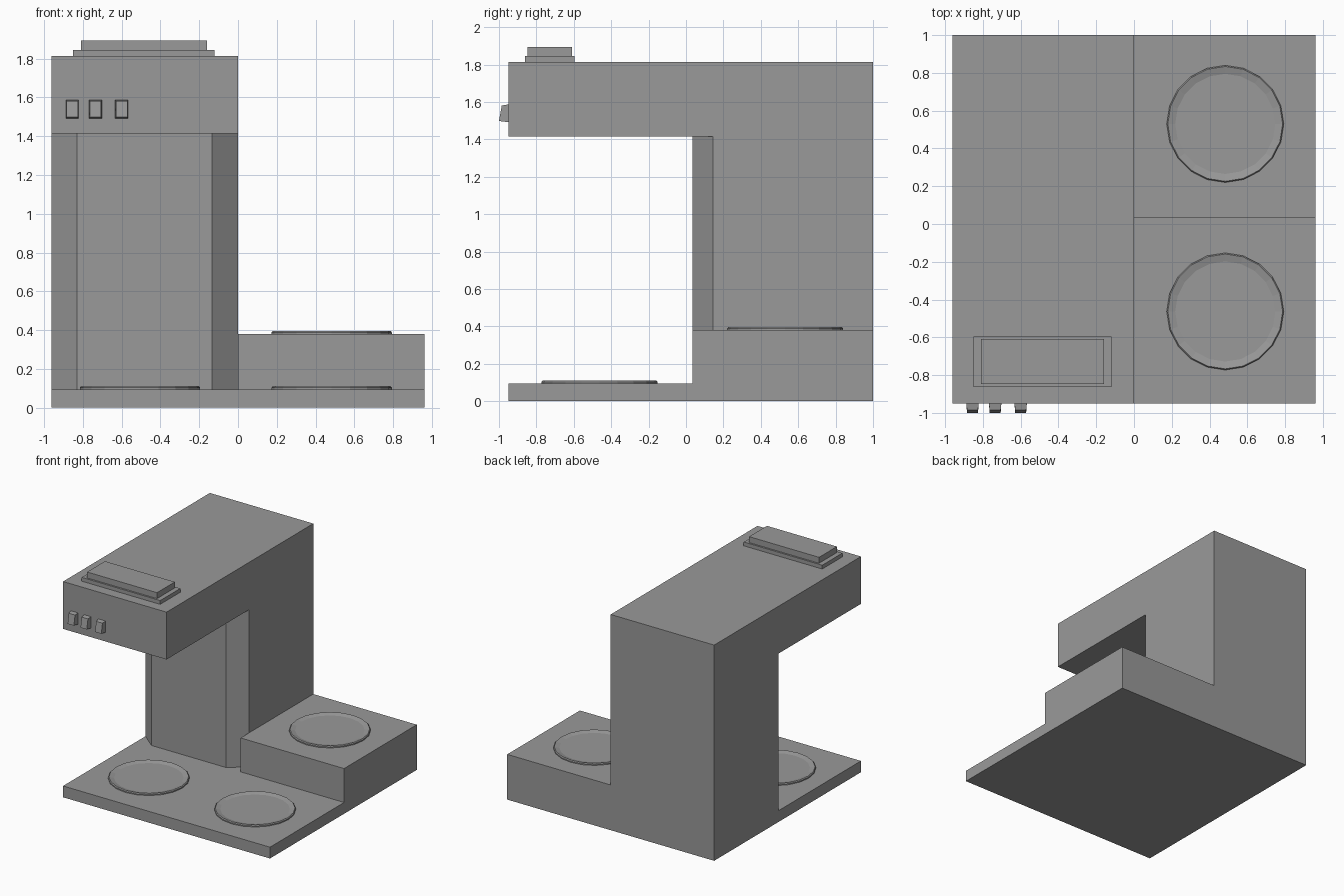
import bpy, bmesh, math

if "Cube" in bpy.data.objects:
    bpy.data.objects.remove(bpy.data.objects["Cube"])

grey = bpy.data.materials.new("dark_grey")
grey.diffuse_color = (0.32, 0.32, 0.32, 1)
grey.use_nodes = True
grey.node_tree.nodes["Principled BSDF"].inputs["Base Color"].default_value = grey.diffuse_color


def finish(name, bm):
    bmesh.ops.recalc_face_normals(bm, faces=bm.faces)
    mesh = bpy.data.meshes.new(name)
    bm.to_mesh(mesh)
    bm.free()
    mesh.materials.append(grey)
    obj = bpy.data.objects.new(name, mesh)
    bpy.context.collection.objects.link(obj)
    return obj


def loft(name, rings):
    """Skin equal-length rings of points and cap both ends."""
    bm = bmesh.new()
    loops = [[bm.verts.new(p) for p in ring] for ring in rings]
    n = len(loops[0])
    for a, b in zip(loops, loops[1:]):
        for i in range(n):
            j = (i + 1) % n
            bm.faces.new((a[i], a[j], b[j], b[i]))
    bm.faces.new(loops[0])
    bm.faces.new(loops[-1])
    return finish(name, bm)


def prism(name, outline, z0, z1):
    return loft(name, [[(x, y, z) for x, y in outline] for z in (z0, z1)])


def box(name, x0, x1, y0, y1, z0, z1):
    return prism(name, [(x0, y0), (x1, y0), (x1, y1), (x0, y1)], z0, z1)


W, FRONT, BACK, STEP_Y = 0.962, -0.949, 1.0, 0.035
BASE_Z, STEP_Z = 0.095, 0.38

# Body: base slab, raised rear step, chamfered column and overhanging head
body = box("body", -W, W, FRONT, BACK, 0, BASE_Z)
column_outline = [(-W, BACK), (-W, 0.145), (-0.83, STEP_Y),
                  (-0.135, STEP_Y), (0, 0.145), (0, BACK)]
parts = [
    box("rear_step", 0, W, STEP_Y, BACK, 0, STEP_Z),
    prism("column", column_outline, 0, 1.6),
    box("head", -W, 0, FRONT, BACK, 1.415, 1.813),
]
bpy.context.view_layer.objects.active = body
for part in parts:
    mod = body.modifiers.new("union", 'BOOLEAN')
    mod.operation = 'UNION'
    mod.solver = 'EXACT'
    mod.object = part
    bpy.ops.object.modifier_apply(modifier=mod.name)
    bpy.data.objects.remove(part)

# Merge the coplanar faces left by the unions
bm = bmesh.new()
bm.from_mesh(body.data)
bmesh.ops.remove_doubles(bm, verts=bm.verts, dist=1e-5)
bmesh.ops.dissolve_limit(bm, angle_limit=0.01, verts=bm.verts, edges=bm.edges)
bm.to_mesh(body.data)
bm.free()

# Water lid on top of the head
box("lid_base", -0.85, -0.12, -0.862, -0.595, 1.813, 1.845)
box("lid_top", -0.81, -0.16, -0.847, -0.61, 1.845, 1.895)

# Shallow dished warming plates
plate_profile = [(0.31, 0), (0.31, 0.009), (0.304, 0.016), (0.265, 0.006)]
plates = [("front_left_plate", -0.505, -0.463, BASE_Z),
          ("front_right_plate", 0.483, -0.463, BASE_Z),
          ("rear_right_plate", 0.483, 0.53, STEP_Z)]
for name, cx, cy, z in plates:
    loft(name, [[(cx + r * math.cos(math.tau * i / 20),
                  cy + r * math.sin(math.tau * i / 20), z + h)
                 for i in range(20)] for r, h in plate_profile])

# Tapered rocker switches on the head front
for i, cx in enumerate((-0.855, -0.735, -0.60)):
    back = [(cx + s * 0.033, FRONT, z)
            for s, z in ((-1, 1.492), (1, 1.492), (1, 1.587), (-1, 1.587))]
    front = [(cx + s * 0.029, y, z)
             for s, y, z in ((-1, -1.0, 1.498), (1, -1.0, 1.498),
                             (1, -0.985, 1.581), (-1, -0.985, 1.581))]
    loft(f"switch_{i + 1}", [back, front])
